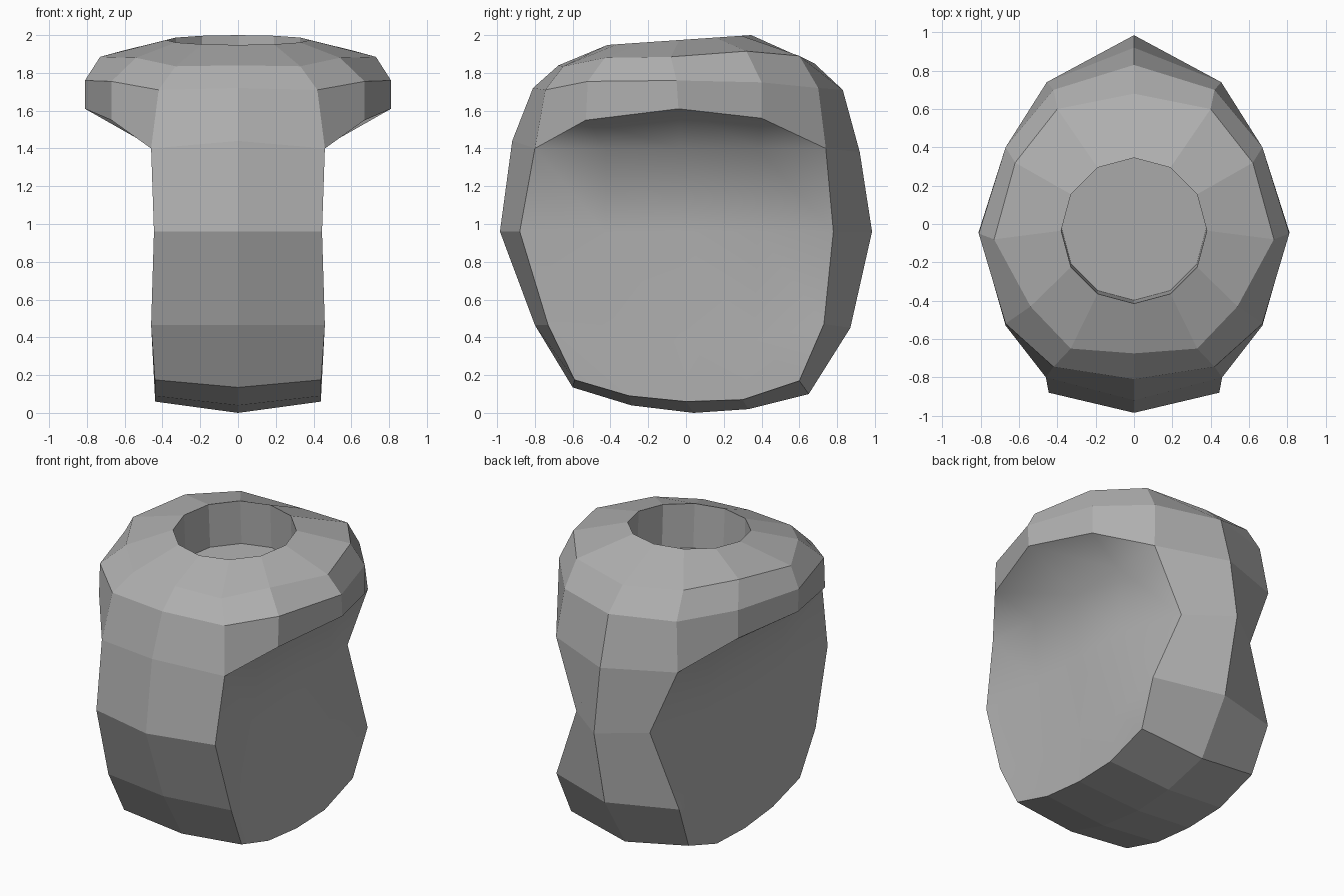
import bpy, bmesh, math

if "Cube" in bpy.data.objects:
    bpy.data.objects.remove(bpy.data.objects["Cube"])

# Half rings of the flared cap, front to back (mirrored over x = 0)
ANG = [math.radians(-90 + 30 * k) for k in range(7)]
mouth = [(.38 * math.cos(a), -.035 + .38 * math.sin(a), 1.974 + .026 * math.sin(a)) for a in ANG]
floor = [(.378 * math.cos(a), -.02 + .378 * math.sin(a), 1.68 + .026 * math.sin(a)) for a in ANG]
shoulder = [(0, -.675, 1.84), (.33, -.65, 1.835), (.54, -.43, 1.88), (.73, -.08, 1.885),
            (.62, .32, 1.915), (.40, .60, 1.89), (0, .68, 1.85)]
brim_top = [(0, -.81, 1.72), (.42, -.745, 1.71), (.67, -.52, 1.755), (.81, -.05, 1.76),
            (.67, .40, 1.75), (.42, .70, 1.72), (0, .83, 1.71)]
brim_low = [(0, -.92, 1.44), (.46, -.80, 1.40), (.67, -.53, 1.55), (.81, -.04, 1.61),
            (.67, .40, 1.56), (.455, .74, 1.40), (0, .92, 1.38)]
rings = [floor, mouth, shoulder, brim_top, brim_low]

# Narrow body band: ridge on the centre plane and rim at the side, front over bottom to back (y, z)
ridge = [(-.985, .96), (-.80, .465), (-.60, .135), (-.29, .04), (.04, 0), (.33, .02),
         (.65, .10), (.87, .45), (.985, .96)]
rim = [(-.88, .96), (-.73, .465), (-.59, .175), (-.30, .09), (0, .06), (.30, .07),
       (.60, .17), (.73, .47), (.78, .96)]
# The back rim is pinched in at mid height
rim_x = [.445, .46, .44, .44, .44, .44, .44, .46, .275]
ridge = [brim_low[0]] + [(0, y, z) for y, z in ridge] + [brim_low[6]]
rim = [brim_low[1]] + [(x, y, z) for x, (y, z) in zip(rim_x, rim)] + [brim_low[5]]


def inner(x, z, ys):
    return [(x, y, z) for y in ys]


# Side panel rows, from the brim edge down to the bottom rim
panel = [
    brim_low[1:6],
    [rim[0]] + inner(.44, 1.40, (-.42, -.03, .38)) + [rim[10]],
    [rim[1]] + inner(.42, .96, (-.43, -.04, .38)) + [rim[9]],
    [rim[2]] + inner(.435, .38, (-.37, 0, .36)) + [rim[8]],
    rim[3:8],
]

bm = bmesh.new()


def face(points, smooth=False):
    pts = []
    for p in points:
        if p not in pts:
            pts.append(p)
    f = bm.faces.new([bm.verts.new(p) for p in pts])
    f.smooth = smooth


def strip(rows, side, smooth=False):
    for a, b in zip(rows, rows[1:]):
        for i in range(len(a) - 1):
            quad = (a[i], a[i + 1], b[i + 1], b[i])
            face([(side * x, y, z) for x, y, z in quad], smooth)


for side in (1, -1):
    strip(rings, side)
    strip([ridge, rim], side)
    strip(panel, side, True)
    # Socket floor
    face([(side * x, y, z) for x, y, z in floor])

bmesh.ops.remove_doubles(bm, verts=bm.verts, dist=.0005)
bmesh.ops.recalc_face_normals(bm, faces=bm.faces)
mesh = bpy.data.meshes.new("flared_socket_body")
bm.to_mesh(mesh)
bm.free()

# Darker grey
grey = bpy.data.materials.new("dark_grey")
grey.diffuse_color = (.43, .43, .43, 1)
grey.use_nodes = True
grey.node_tree.nodes["Principled BSDF"].inputs["Base Color"].default_value = grey.diffuse_color
mesh.materials.append(grey)
bpy.context.collection.objects.link(bpy.data.objects.new("flared_socket_body", mesh))
